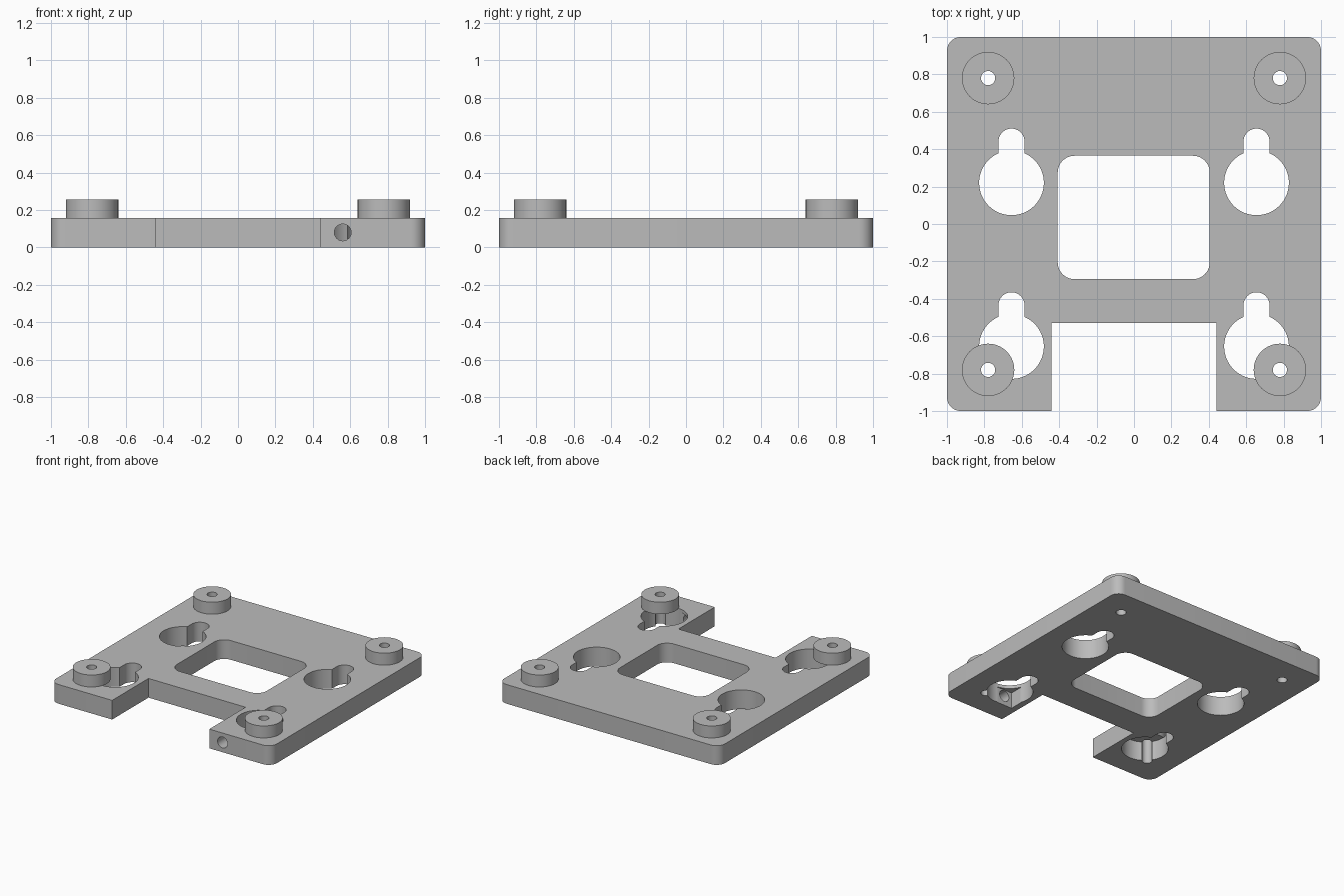
import bpy, bmesh
from math import sin, cos, pi, acos
from mathutils import Matrix

if "Cube" in bpy.data.objects:
    bpy.data.objects.remove(bpy.data.objects["Cube"], do_unlink=True)

THICK, TOP, POST, SIDE = 0.157, 0.255, 0.78, 0.655

grey = bpy.data.materials.new("plain_grey")
grey.use_nodes = True
grey.diffuse_color = (0.5, 0.5, 0.5, 1)
grey.node_tree.nodes["Principled BSDF"].inputs["Base Color"].default_value = grey.diffuse_color


def arc(cx, cy, r, a0, a1, n):
    return [(cx + r * cos(a0 + (a1 - a0) * i / n), cy + r * sin(a0 + (a1 - a0) * i / n))
            for i in range(n + 1)]


def prism(name, outline, z0, z1):
    """Extrude a counter-clockwise outline from z0 to z1."""
    bm = bmesh.new()
    base = bm.faces.new([bm.verts.new((x, y, z0)) for x, y in outline])
    new = bmesh.ops.extrude_face_region(bm, geom=[base])["geom"]
    bmesh.ops.translate(bm, vec=(0, 0, z1 - z0),
                        verts=[v for v in new if isinstance(v, bmesh.types.BMVert)])
    bmesh.ops.recalc_face_normals(bm, faces=bm.faces[:])
    me = bpy.data.meshes.new(name)
    bm.to_mesh(me)
    bm.free()
    ob = bpy.data.objects.new(name, me)
    bpy.context.collection.objects.link(ob)
    me.materials.append(grey)
    return ob


def rounded(x0, x1, y0, y1, r):
    return (arc(x1 - r, y0 + r, r, -pi / 2, 0, 10) + arc(x1 - r, y1 - r, r, 0, pi / 2, 10)
            + arc(x0 + r, y1 - r, r, pi / 2, pi, 10) + arc(x0 + r, y0 + r, r, pi, 1.5 * pi, 10))


def box(x0, x1, y0, y1):
    return [(x0, y0), (x1, y0), (x1, y1), (x0, y1)]


def circle(x, y, r, n=48):
    return arc(x, y, r, 0, 2 * pi, n)[:-1]


def keyhole(x, y, r=0.173, w=0.07, up=0.22):
    a = acos(w / r)
    return arc(x, y, r, pi - a, 2 * pi + a, 56) + arc(x, y + up, w, 0, pi, 20)


def cut(target, cutter):
    mod = target.modifiers.new("cut", "BOOLEAN")
    mod.operation, mod.solver, mod.object = "DIFFERENCE", "EXACT", cutter
    bpy.context.view_layer.objects.active = target
    bpy.ops.object.modifier_apply(modifier=mod.name)
    bpy.data.objects.remove(cutter, do_unlink=True)


# Base plate with a window and a front notch
plate = prism("base_plate", rounded(-1, 1, -1, 1, 0.075), 0, THICK)
cut(plate, prism("window_cutter", rounded(-0.408, 0.405, -0.295, 0.365, 0.09), -0.1, 0.3))
cut(plate, prism("notch_cutter", box(-0.44, 0.44, -1.2, -0.53), -0.1, 0.3))

# Keyholes and screw holes
for s in (-1, 1):
    for y in (0.22, -0.655):
        cut(plate, prism("keyhole_cutter", keyhole(s * SIDE, y), -0.1, 0.3))
    for t in (-1, 1):
        cut(plate, prism("screw_cutter", circle(s * POST, t * POST, 0.038, 24), -0.1, 0.3))

# Locking screw hole in the front edge, with a flat seat behind it
bore = prism("bore_cutter", circle(0, 0, 0.045, 32), 0, 0.42)
bore.data.transform(Matrix.Translation((0.56, -0.7, 0.08)) @ Matrix.Rotation(pi / 2, 4, "X"))
cut(plate, bore)
cut(plate, prism("seat_cutter", box(0.49, 0.63, -0.83, -0.72), -0.1, 0.13))

# Raised spacers around the screw holes
parts = [plate]
for s, side in ((-1, "right"), (1, "left")):
    for t, end in ((-1, "front"), (1, "back")):
        spacer = prism(f"{end}_{side}_spacer", circle(s * POST, t * POST, 0.14, 64), THICK, TOP)
        cut(spacer, prism("screw_cutter", circle(s * POST, t * POST, 0.038, 24), -0.1, 0.4))
        parts.append(spacer)

# Smooth round walls, sharp rims
bpy.ops.object.select_all(action="DESELECT")
for ob in parts:
    ob.select_set(True)
bpy.context.view_layer.objects.active = plate
bpy.ops.object.shade_smooth_by_angle(angle=pi / 6)
